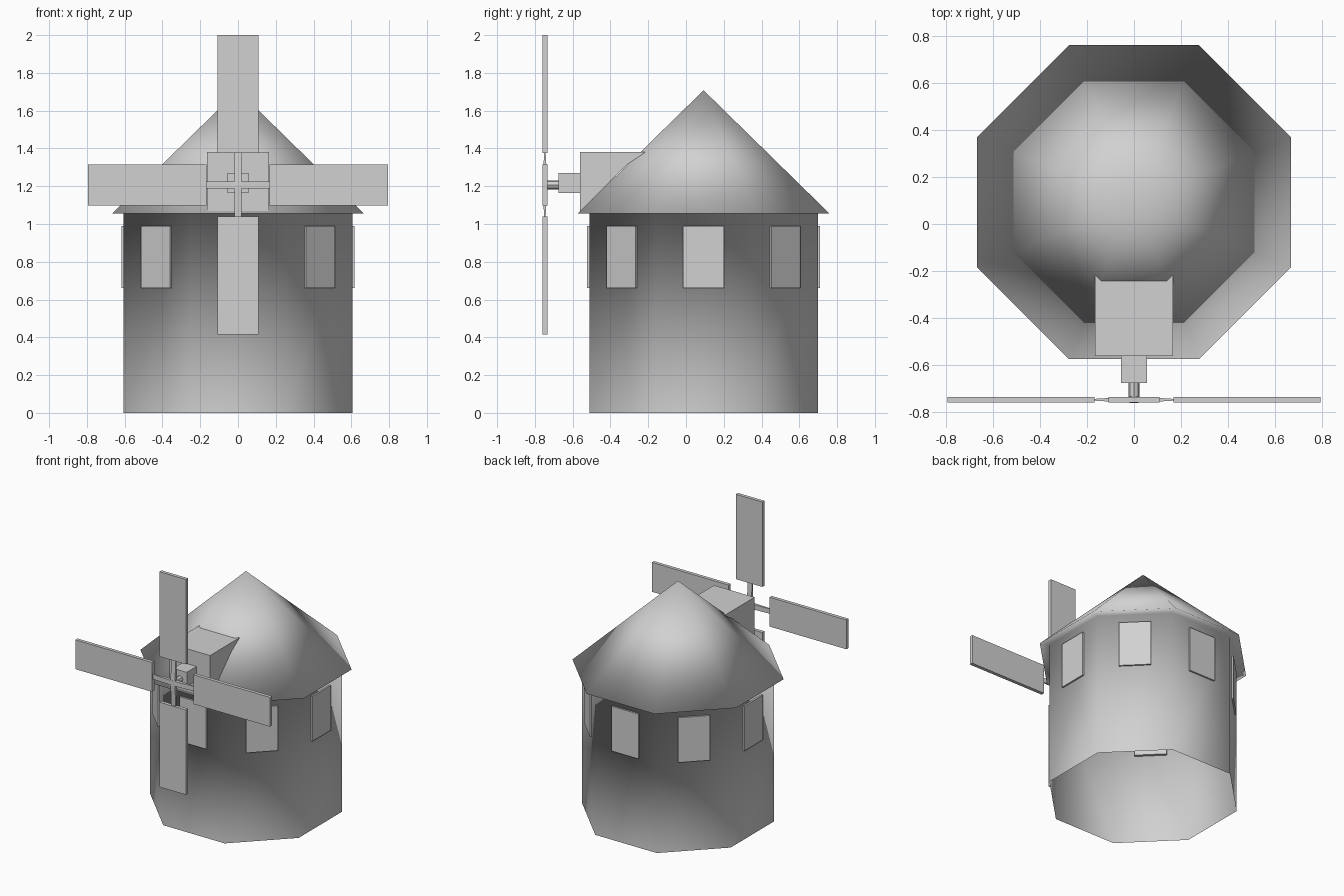
import bpy, bmesh, math
from mathutils import Matrix

if "Cube" in bpy.data.objects:
    bpy.data.objects.remove(bpy.data.objects["Cube"])

CY = 0.093            # tower centre along y
HUB_Y, HUB_Z = -0.747, 1.207

grey = bpy.data.materials.new("plain grey")
grey.diffuse_color = (0.64, 0.64, 0.64, 1)
grey.use_nodes = True
grey.node_tree.nodes["Principled BSDF"].inputs["Base Color"].default_value = grey.diffuse_color


def finish(name, bm, smooth=False):
    bmesh.ops.recalc_face_normals(bm, faces=bm.faces)
    for f in bm.faces:
        f.smooth = smooth
    mesh = bpy.data.meshes.new(name)
    bm.to_mesh(mesh)
    bm.free()
    mesh.materials.append(grey)
    obj = bpy.data.objects.new(name, mesh)
    bpy.context.collection.objects.link(obj)
    return obj


def box(name, lo, hi, matrix=Matrix(), taper=1.0):
    """Box between two corners; taper thins the top in y."""
    bm = bmesh.new()
    bmesh.ops.create_cube(bm, size=1)
    for v in bm.verts:
        top = v.co.z > 0
        v.co = [lo[i] + (v.co[i] + 0.5) * (hi[i] - lo[i]) for i in range(3)]
        if top:
            v.co.y *= taper
    bm.transform(matrix)
    return finish(name, bm)


# Tower wall, eave and roof: one smooth eight-sided shell, open at the bottom
bm = bmesh.new()
rings = []
for apothem, z in [(0.605, 0), (0.605, 1.055), (0.667, 1.055)]:
    r = apothem / math.cos(math.pi / 8)
    rings.append([bm.verts.new((r * math.cos(a), CY + r * math.sin(a), z))
                  for a in [math.pi / 8 + i * math.pi / 4 for i in range(8)]])
apex = bm.verts.new((0, CY, 1.708))
for i in range(8):
    j = (i + 1) % 8
    for low, high in zip(rings, rings[1:]):
        bm.faces.new((low[i], low[j], high[j], high[i]))
    bm.faces.new((rings[-1][i], rings[-1][j], apex))
finish("tower_and_roof", bm, smooth=True)

# A window slab through each wall
for i in range(8):
    m = Matrix.Translation((0, CY, 0)) @ Matrix.Rotation(i * math.pi / 4, 4, 'Z')
    box(f"window_{i + 1}", (-0.108, -0.617, 0.66), (0.108, -0.585, 0.99), m)

# Dormer housing, its back edge following the roof slope
bm = bmesh.new()
profile = [(-0.562, 1.068), (-0.31, 1.317), (-0.215, 1.38), (-0.562, 1.38)]
left, right = [[bm.verts.new((x, y, z)) for y, z in profile] for x in (-0.165, 0.165)]
bm.faces.new(left)
bm.faces.new(right)
for i in range(4):
    j = (i + 1) % 4
    bm.faces.new((left[i], left[j], right[j], right[i]))
finish("dormer", bm)

# Axle block and axle
box("axle_block", (-0.055, -0.675, 1.165), (0.055, -0.555, 1.27))
bm = bmesh.new()
bmesh.ops.create_cone(bm, cap_ends=True, segments=8, radius1=0.024, radius2=0.024, depth=0.075)
bm.transform(Matrix.Translation((0, -0.705, HUB_Z)) @ Matrix.Rotation(math.pi / 2, 4, 'X'))
finish("axle", bm)

# Four sails on tapered arms
for i in range(4):
    m = Matrix.Translation((0, HUB_Y, HUB_Z)) @ Matrix.Rotation(i * math.pi / 2, 4, 'Y')
    box(f"sail_arm_{i + 1}", (-0.018, -0.014, 0), (0.018, 0.014, 0.172), m, taper=0.25)
    box(f"sail_{i + 1}", (-0.108, -0.0125, 0.168), (0.108, 0.0125, 0.793), m)
